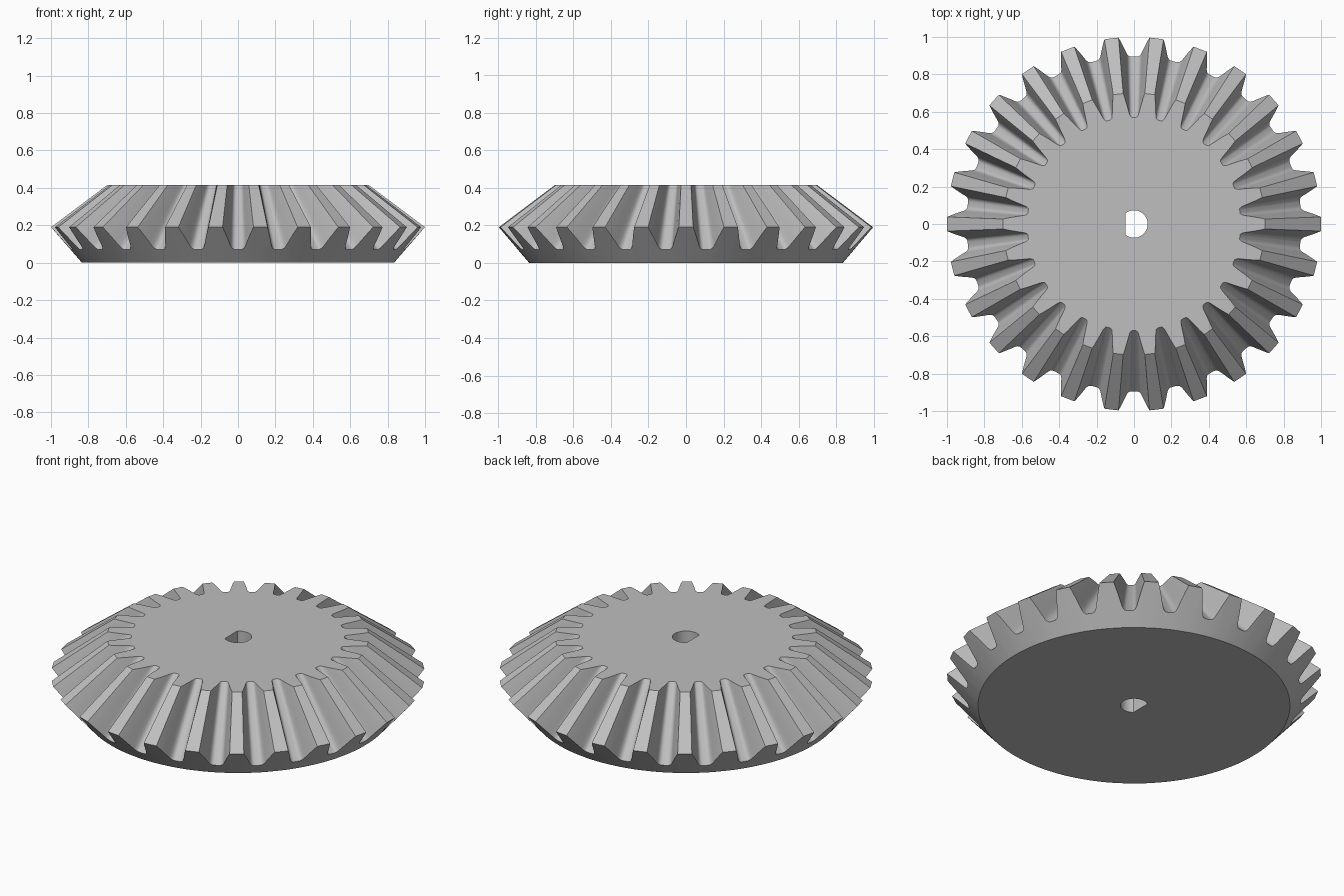
import bpy
import bmesh
from math import pi, cos, sin, radians

cube = bpy.data.objects.get("Cube")
if cube:
    bpy.data.objects.remove(cube, do_unlink=True)

TEETH = 26
PITCH = 2 * pi / TEETH
TOP_Z = 0.415
BASE_R = 0.835
BORE_R, BORE_FLAT = 0.073, 0.045

# Half tooth: (angle from tooth centre, height from root 0 to tip 1)
half = [(0.038, 1), (0.049, 0.78), (0.060, 0.54), (0.071, 0.3),
        (0.078, 0.16), (0.086, 0.06), (0.097, 0.01), (0.108, 0)]
tooth = [(-a, t) for a, t in reversed(half)] + half
profile = [(i * PITCH + a, t) for i in range(TEETH) for a, t in tooth]


def mix(a, b, t):
    return a + (b - a) * t


def bore_radius(a):
    # Round shaft hole with one flat on the -x side
    c = -cos(a)
    return min(BORE_R, BORE_FLAT / c) if c > 0.01 else BORE_R


bm = bmesh.new()


def ring(radius, height):
    verts = []
    for a, t in profile:
        r = radius(a, t)
        verts.append(bm.verts.new((r * cos(a), r * sin(a), height(t))))
    return verts


# Closed chain of rings: bore, base, back cone, tooth tops, bore
rings = [
    ring(lambda a, t: bore_radius(a), lambda t: 0),
    ring(lambda a, t: BASE_R, lambda t: 0),
    ring(lambda a, t: mix(0.895, 1.0, t), lambda t: mix(0.07, 0.19, t)),
    ring(lambda a, t: mix(0.57, 0.70, t), lambda t: TOP_Z),
    ring(lambda a, t: bore_radius(a), lambda t: TOP_Z),
]
count = len(profile)
for k, lower in enumerate(rings):
    upper = rings[(k + 1) % len(rings)]
    for i in range(count):
        j = (i + 1) % count
        bm.faces.new((lower[i], lower[j], upper[j], upper[i]))
bmesh.ops.recalc_face_normals(bm, faces=bm.faces)

mesh = bpy.data.meshes.new("bevel_gear")
bm.to_mesh(mesh)
bm.free()
gear = bpy.data.objects.new("bevel_gear", mesh)
bpy.context.collection.objects.link(gear)

# Plain grey metal
grey = bpy.data.materials.new("grey_metal")
grey.use_nodes = True
colour = (0.52, 0.52, 0.52, 1)
grey.diffuse_color = colour
grey.node_tree.nodes["Principled BSDF"].inputs["Base Color"].default_value = colour
mesh.materials.append(grey)

# Smooth fillets, crisp tooth edges
bpy.ops.object.select_all(action="DESELECT")
gear.select_set(True)
bpy.context.view_layer.objects.active = gear
bpy.ops.object.shade_smooth_by_angle(angle=radians(30))
